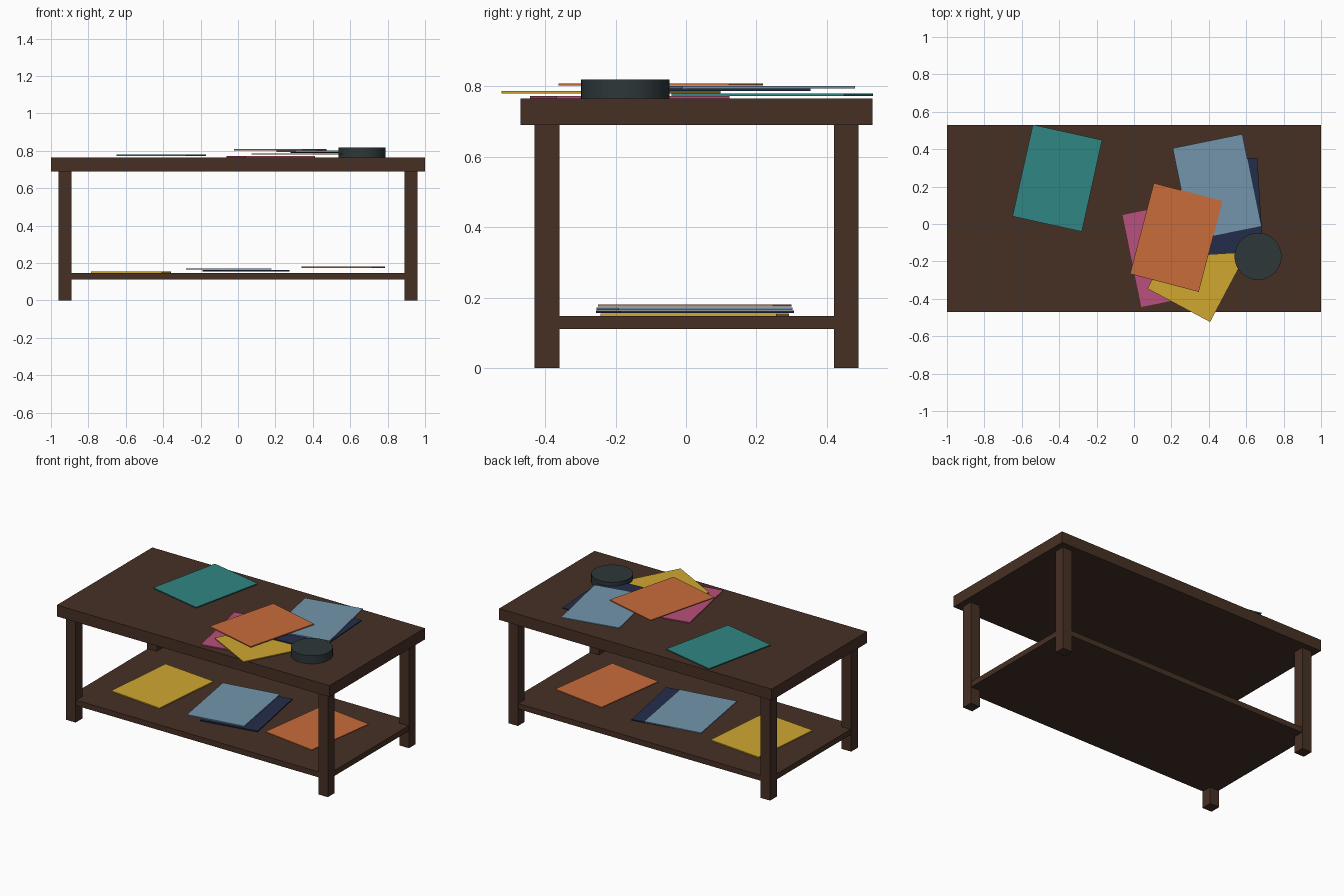
import bpy
from math import radians

if "Cube" in bpy.data.objects:
    bpy.data.objects.remove(bpy.data.objects["Cube"])

COLOURS = {
    "wood": (0.062, 0.030, 0.018), "teal": (0.030, 0.24, 0.23),
    "magenta": (0.48, 0.08, 0.20), "yellow": (0.63, 0.39, 0.030),
    "navy": (0.017, 0.026, 0.07), "blue": (0.17, 0.30, 0.41),
    "orange": (0.58, 0.15, 0.042), "charcoal": (0.026, 0.038, 0.041),
}
MATS = {}
for key, rgb in COLOURS.items():
    MATS[key] = bpy.data.materials.new(key)
    MATS[key].diffuse_color = (*rgb, 1)


def box(name, centre, size, colour, turn=0):
    """Box with its base at centre z, turned about z in degrees."""
    x, y, z = centre
    bpy.ops.mesh.primitive_cube_add(size=1, location=(x, y, z + size[2] / 2))
    ob = bpy.context.object
    ob.name = name
    ob.scale = size
    bpy.ops.object.transform_apply(location=False, rotation=False, scale=True)
    ob.rotation_euler.z = radians(turn)
    ob.data.materials.append(MATS[colour])
    return ob


CY = 0.03          # table centre line in y
TOP, SHELF = 0.765, 0.147

# Table top and lower shelf
box("table_top", (0, CY, 0.69), (2, 1, TOP - 0.69), "wood")
box("lower_shelf", (0, CY, 0.111), (1.912, 0.912, SHELF - 0.111), "wood")

# Four legs
for sx, side in ((-1, "left"), (1, "right")):
    for sy, end in ((-1, "front"), (1, "back")):
        box(f"{end}_{side}_leg", (sx * 0.925, CY + sy * 0.425, 0),
            (0.07, 0.07, 0.69), "wood")

# Magazines on the table top: colour, x, y, turn (each one layer higher)
top_magazines = [
    ("magenta", 0.175, -0.160, 11.5),
    ("teal", -0.410, 0.245, -12.5),
    ("yellow", 0.357, -0.213, -28),
    ("navy", 0.485, 0.092, 3.5),
    ("blue", 0.443, 0.197, 11.5),
    ("orange", 0.226, -0.072, -14.7),
]
# Magazines on the lower shelf
shelf_magazines = [
    ("yellow", -0.572, 0.025, -5.5),
    ("navy", 0.043, 0.025, 10.5),
    ("blue", -0.050, 0.024, 9.5),
    ("orange", 0.563, 0.025, -8),
]
for place, base, step, stack in (("top", TOP, 0.0073, top_magazines),
                                 ("shelf", SHELF, 0.0088, shelf_magazines)):
    for i, (colour, x, y, turn) in enumerate(stack):
        box(f"{place}_{colour}_magazine", (x, y, base + 0.0005 + i * step),
            (0.38, 0.502, 0.0068), colour, turn)

# Round tin
bpy.ops.mesh.primitive_cylinder_add(vertices=32, radius=0.126, depth=0.054,
                                    location=(0.663, -0.173, TOP + 0.027))
tin = bpy.context.object
tin.name = "round_tin"
tin.data.materials.append(MATS["charcoal"])
bpy.ops.object.shade_smooth_by_angle(angle=radians(30))

for m in bpy.data.materials:
    if m.users and not m.is_grease_pencil:
        m.use_nodes = True
        m.node_tree.nodes["Principled BSDF"].inputs["Base Color"].default_value = m.diffuse_color
